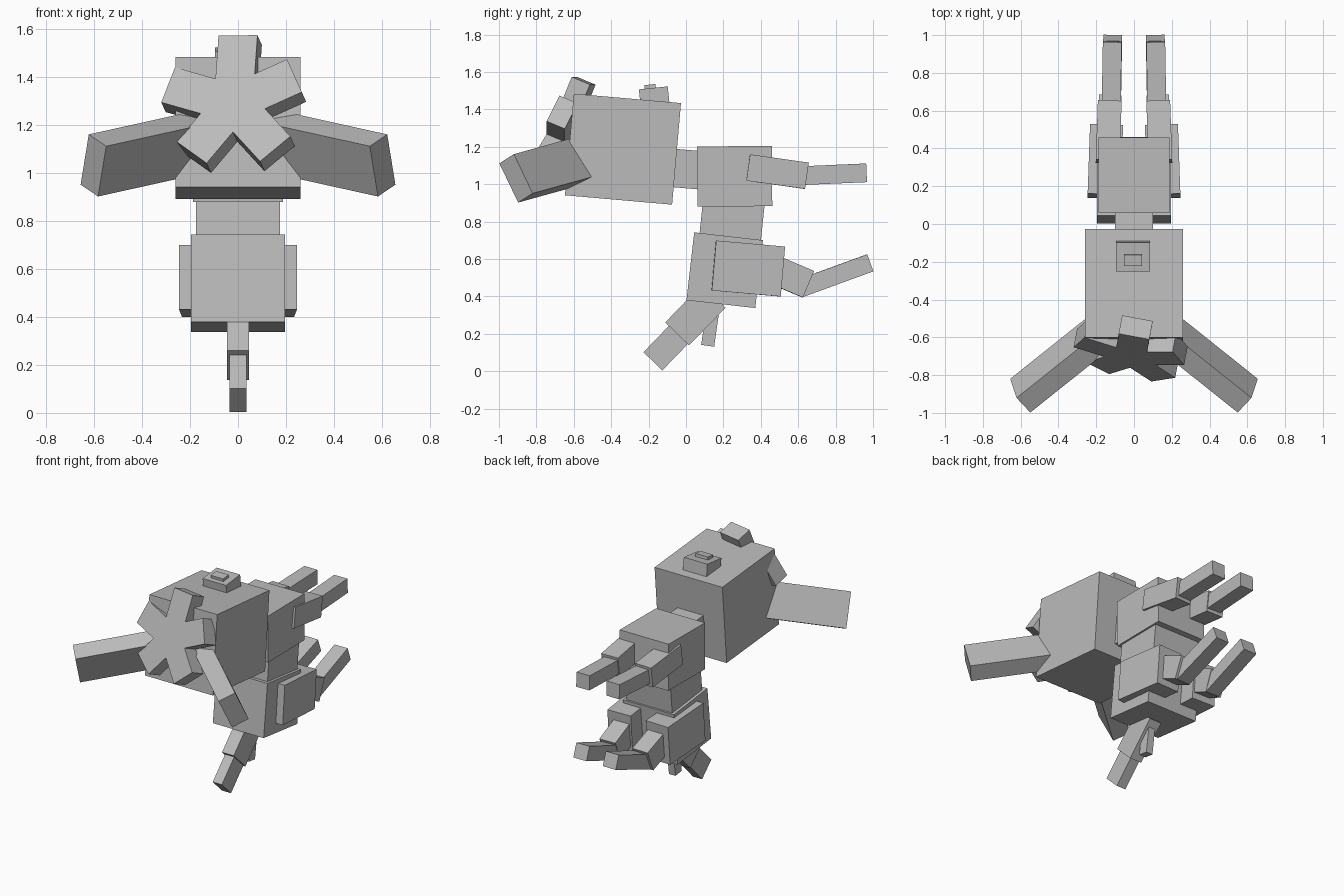
import bpy
import bmesh
from math import radians
from mathutils import Matrix, Vector

cube = bpy.data.objects.get("Cube")
if cube:
    bpy.data.objects.remove(cube, do_unlink=True)

# single flat colour
grey = bpy.data.materials.new("plain grey")
grey.use_nodes = True
colour = (0.5, 0.5, 0.5, 1)
grey.diffuse_color = colour
grey.node_tree.nodes["Principled BSDF"].inputs["Base Color"].default_value = colour


def block(name, centre, size, rotation):
    """Box of the given size, turned by a 3x3 rotation about its centre."""
    bm = bmesh.new()
    bmesh.ops.create_cube(bm, size=1)
    bm.transform(Matrix.Diagonal((*size, 1)))
    mesh = bpy.data.meshes.new(name)
    bm.to_mesh(mesh)
    bm.free()
    mesh.materials.append(grey)
    obj = bpy.data.objects.new(name, mesh)
    obj.matrix_world = Matrix.Translation(centre) @ rotation.to_4x4()
    bpy.context.collection.objects.link(obj)


def pitched(name, centre, size, pitch, yaw=0):
    turn = Matrix.Rotation(radians(yaw), 3, 'Z') @ Matrix.Rotation(radians(pitch), 3, 'X')
    block(name, centre, size, turn)


def framed(name, centre, size, x_axis, y_axis):
    """Box aligned to two perpendicular directions."""
    x, y = x_axis.normalized(), y_axis.normalized()
    z = x.cross(y).normalized()
    block(name, centre, size, Matrix((x, z.cross(x), z)).transposed())


# head, body and tail along the centre line
pitched("head", (0, -0.337, 1.187), (0.52, 0.575, 0.545), -5)
pitched("neck", (0, 0.01, 1.08), (0.2, 0.2, 0.205), -5)
pitched("chest", (0, 0.26, 1.042), (0.375, 0.4, 0.322), 0.5)
pitched("waist", (0, 0.245, 0.80), (0.35, 0.33, 0.26), -6)
pitched("pelvis", (0, 0.207, 0.54), (0.39, 0.37, 0.365), -6.5)
pitched("tail_base", (0, 0.05, 0.30), (0.09, 0.28, 0.177), 46)
pitched("tail_tip", (0, -0.09, 0.143), (0.07, 0.25, 0.14), 46)
pitched("tail_spur", (0, 0.13, 0.235), (0.05, 0.07, 0.2), -8)

# stepped bump on top of the head
pitched("crown_bump", (-0.005, -0.168, 1.45), (0.18, 0.155, 0.13), 6)
pitched("crown_button", (-0.005, -0.19, 1.50), (0.095, 0.06, 0.065), 6)

# limbs and swept front fins on both sides
fin_tip = Vector((0.6025, -0.909, 1.031))
fin_out = Vector((0.77, -0.614, -0.17)).normalized()
fin_down = Vector((0.035, 0.10, -0.21))
for side, s in (("left", 1), ("right", -1)):
    pitched(side + "_upper_arm", (0.134 * s, 0.4875, 1.067), (0.126, 0.317, 0.142), -8, 2 * s)
    pitched(side + "_forearm", (0.118 * s, 0.79, 1.053), (0.1, 0.35, 0.1), 2.5, s)
    pitched(side + "_thigh", (0.152 * s, 0.331, 0.549), (0.175, 0.37, 0.268), -5, 2 * s)
    pitched(side + "_shin", (0.13 * s, 0.538, 0.514), (0.12, 0.25, 0.154), -23, 2 * s)
    pitched(side + "_foot", (0.116 * s, 0.794, 0.51), (0.1, 0.406, 0.097), 20, s)
    mirror = Matrix.Diagonal((s, 1, 1))
    framed(side + "_fin", mirror @ (fin_tip - fin_out * 0.325), (0.65, 0.235, 0.117),
           mirror @ fin_out, mirror @ fin_down)

# tilted five-armed star on the snout
normal = Vector((-0.19, -1, 0.42)).normalized()


def on_star(x, z):
    return Vector((x, -0.71 - 0.19 * x + 0.42 * (z - 1.3), z))


hub = on_star(-0.02, 1.29)
tips = {"top": (0, 1.573), "left": (0.235, 1.405), "lower_left": (0.155, 1.10),
        "lower_right": (-0.193, 1.085), "right": (-0.291, 1.367)}
for label, tip in tips.items():
    end = on_star(*tip)
    arm = end - hub
    framed("star_arm_" + label, (hub + end) / 2 - normal * 0.053,
           (arm.length, 0.165, 0.107), arm, normal.cross(arm))
